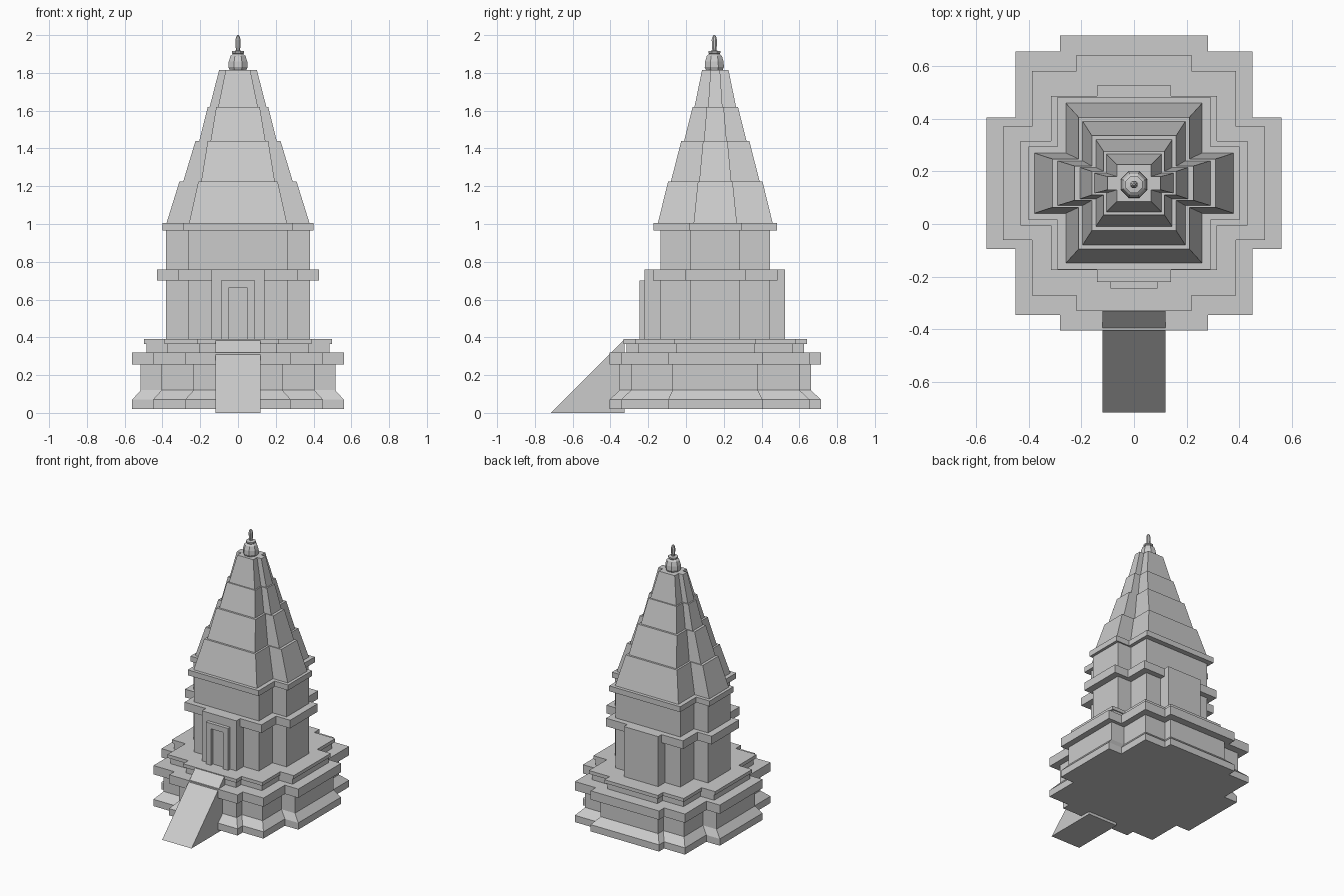
import bpy, bmesh, math

if "Cube" in bpy.data.objects:
    bpy.data.objects.remove(bpy.data.objects["Cube"], do_unlink=True)

stone = bpy.data.materials.new("grey stone")
stone.use_nodes = True
grey = (0.6, 0.6, 0.6, 1)
stone.diffuse_color = grey
stone.node_tree.nodes["Principled BSDF"].inputs["Base Color"].default_value = grey

CY = 0.155  # the tower stands behind the stair


def finish(name, bm):
    bmesh.ops.recalc_face_normals(bm, faces=bm.faces)
    mesh = bpy.data.meshes.new(name)
    bm.to_mesh(mesh)
    bm.free()
    mesh.materials.append(stone)
    ob = bpy.data.objects.new(name, mesh)
    bpy.context.collection.objects.link(ob)
    return ob


def loft(name, rings):
    """Skin closed rings of points and cap both ends."""
    bm = bmesh.new()
    loops = [[bm.verts.new(p) for p in ring] for ring in rings]
    n = len(loops[0])
    for a, b in zip(loops, loops[1:]):
        for i in range(n):
            j = (i + 1) % n
            bm.faces.new((a[i], a[j], b[j], b[i]))
    bm.faces.new(loops[0][::-1])
    bm.faces.new(loops[-1])
    return finish(name, bm)


def stepped(z, steps):
    """Stepped cross outline; steps are half sizes from narrow to wide."""
    quarter = []
    for i, (x, y) in enumerate(steps):
        if i:
            quarter.append((steps[i - 1][0], y))
        quarter.append((x, y))
    q, r = quarter, quarter[::-1]
    pts = ([(x, y) for x, y in q] + [(x, -y) for x, y in r]
           + [(-x, -y) for x, y in q] + [(-x, y) for x, y in r])
    return [(x, y + CY, z) for x, y in pts]


def box(name, x0, x1, y0, y1, z0, z1):
    return loft(name, [[(x0, y0, z), (x1, y0, z), (x1, y1, z), (x0, y1, z)]
                       for z in (z0, z1)])


# Stepped plinth with moulded foot, waist and projecting ledges
full = [(0.28, 0.56), (0.45, 0.50), (0.56, 0.25)]


def inset(d):
    return [(x - d, y - d * (1.2 if y > 0.3 else 0.55)) for x, y in full]


loft("plinth", [stepped(z, inset(d)) for z, d in [
    (0.02, 0), (0.07, 0), (0.12, 0.045), (0.255, 0.045), (0.255, 0), (0.32, 0)]])
loft("platform", [stepped(z, inset(d)) for z, d in [
    (0.32, 0.075), (0.365, 0.075), (0.365, 0.062), (0.39, 0.062)]])

# Sanctum walls and their two cornices
loft("sanctum_walls", [stepped(z, [(0.265, 0.29), (0.38, 0.13)]) for z in (0.39, 0.98)])
loft("middle_cornice", [stepped(z, [(0.315, 0.33), (0.43, 0.16)]) for z in (0.70, 0.76)])
loft("upper_cornice", [stepped(z, [(0.29, 0.328), (0.40, 0.14)]) for z in (0.965, 1.005)])

# Porches on the front and back
box("front_porch", -0.14, 0.14, CY - 0.375, CY, 0.39, 0.76)
box("back_porch", -0.14, 0.14, CY, CY + 0.37, 0.39, 0.76)

# Door frame around a shallow recess
for side, s in (("right", -1), ("left", 1)):
    box(side + "_door_jamb", *sorted((s * 0.05, s * 0.09)), -0.245, -0.21, 0.39, 0.70)
box("door_lintel", -0.05, 0.05, -0.245, -0.21, 0.66, 0.70)

# Tapering tower tiers: height range, then outlines at foot and top
tiers = [
    (1.0, 1.225, [(0.26, 0.305), (0.38, 0.115)], [(0.21, 0.25), (0.31, 0.092)]),
    (1.225, 1.44, [(0.195, 0.235), (0.29, 0.085)], [(0.16, 0.18), (0.225, 0.065)]),
    (1.44, 1.62, [(0.145, 0.165), (0.205, 0.06)], [(0.115, 0.12), (0.16, 0.045)]),
    (1.62, 1.815, [(0.105, 0.11), (0.15, 0.038)], [(0.065, 0.07), (0.10, 0.025)]),
]
for i, (z0, z1, foot, top) in enumerate(tiers, 1):
    loft(f"tower_tier_{i}", [stepped(z0, foot), stepped(z1, top)])


# Eight-sided finial
def turned(name, profile, sides=8):
    step = 2 * math.pi / sides
    return loft(name, [[(r * math.cos(step * (k + 0.5)), CY - 0.005 + r * math.sin(step * (k + 0.5)), z)
                        for k in range(sides)] for r, z in profile])


turned("finial_pot", [(0.045, 1.81), (0.055, 1.83), (0.053, 1.86), (0.043, 1.89),
                      (0.03, 1.9), (0.034, 1.905), (0.034, 1.915), (0.013, 1.918)])
turned("finial_spike", [(0.01, 1.91), (0.014, 1.94), (0.015, 1.975), (0.011, 1.99), (0.004, 2.0)])

# Sloping entrance ramp
loft("entrance_ramp", [[(x, -0.715, 0), (x, -0.325, 0), (x, -0.325, 0.39)]
                       for x in (-0.12, 0.12)])
